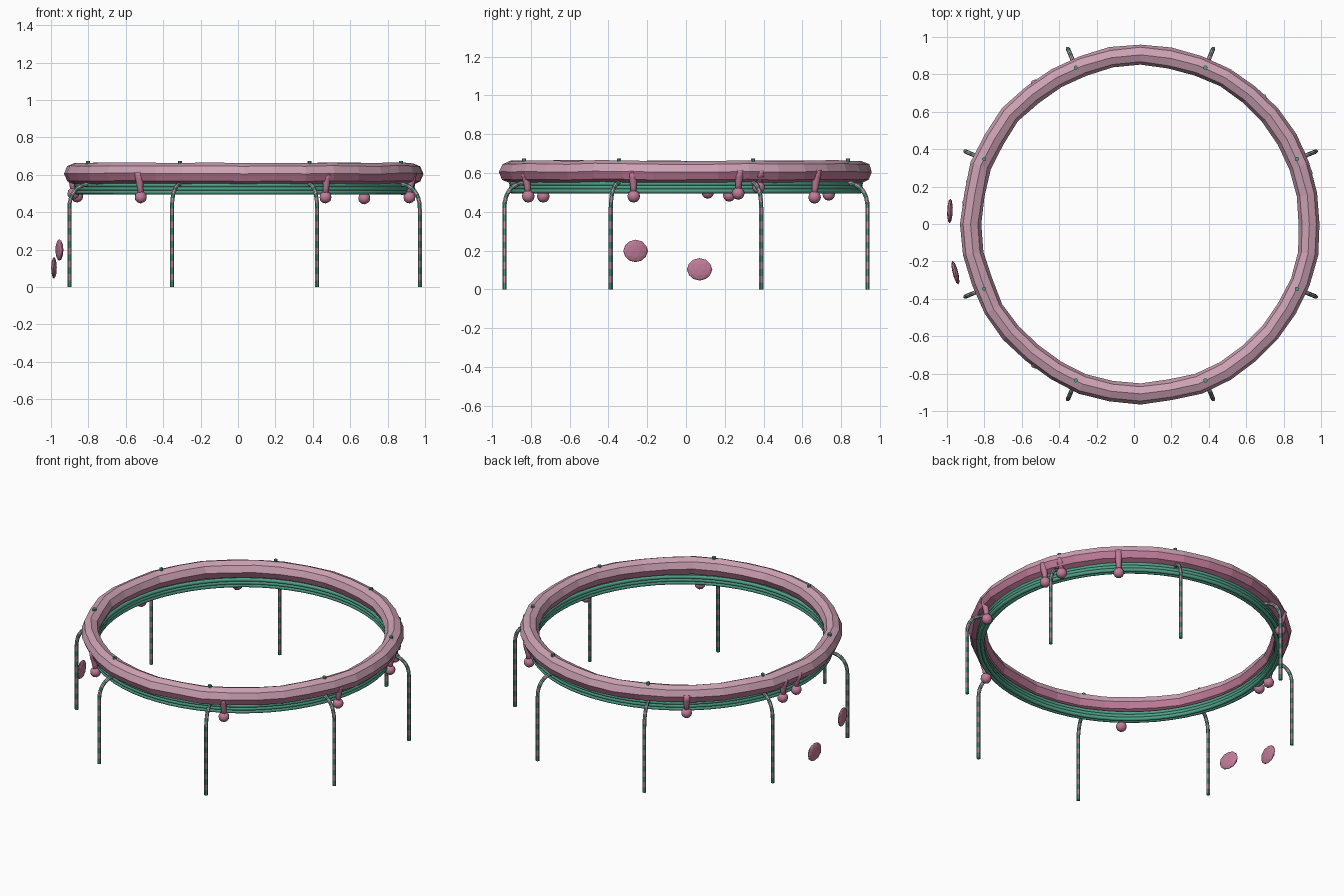
import bpy, bmesh, math, random
from mathutils import Vector, Matrix

random.seed(4)
if "Cube" in bpy.data.objects:
    bpy.data.objects.remove(bpy.data.objects["Cube"])

CX = 0.035          # centre of the hoop
HOOP_R = 0.905
HOOP_Z = 0.607


def material(name, rgb):
    m = bpy.data.materials.new(name)
    m.use_nodes = True
    m.diffuse_color = (*rgb, 1)
    bsdf = next(n for n in m.node_tree.nodes if n.type == 'BSDF_PRINCIPLED')
    bsdf.inputs["Base Color"].default_value = (*rgb, 1)
    return m


pale_pink = material("pale pink", (0.61, 0.36, 0.45))
deep_pink = material("deep pink", (0.53, 0.20, 0.32))
green = material("green", (0.08, 0.35, 0.24))


def finish(name, bm, mats, smooth=False):
    bmesh.ops.recalc_face_normals(bm, faces=bm.faces)
    mesh = bpy.data.meshes.new(name)
    bm.to_mesh(mesh)
    bm.free()
    for m in mats:
        mesh.materials.append(m)
    for p in mesh.polygons:
        p.use_smooth = smooth
    ob = bpy.data.objects.new(name, mesh)
    bpy.context.collection.objects.link(ob)
    return ob


def polar(angle, r, z):
    return Vector((CX + r * math.cos(angle), r * math.sin(angle), z))


def bridge(bm, a, b):
    n = len(a)
    return [bm.faces.new((a[i], a[(i + 1) % n], b[(i + 1) % n], b[i])) for i in range(n)]


def hoop(bm, radius, z, rw, rh, segs, sides, jitter=0.0):
    loops = []
    for s in range(segs):
        a = math.tau * s / segs
        dr, dz = (random.uniform(-jitter, jitter) for _ in range(2))
        loop = []
        for k in range(sides):
            t = math.tau * k / sides
            wobble = random.uniform(-jitter, jitter) * 0.6
            loop.append(bm.verts.new(polar(a, radius + dr + (rw + wobble) * math.cos(t),
                                           z + dz * 0.5 + (rh + wobble * 0.5) * math.sin(t))))
        loops.append(loop)
    for s in range(segs):
        bridge(bm, loops[s], loops[(s + 1) % segs])


# Thick uneven hoop, pale above and deep pink underneath
bm = bmesh.new()
hoop(bm, HOOP_R, HOOP_Z, 0.055, 0.057, 36, 8, 0.005)
bmesh.ops.recalc_face_normals(bm, faces=bm.faces)
for f in bm.faces:
    f.material_index = 0 if f.normal.z > 0 else 1
finish("hoop", bm, [pale_pink, deep_pink])

# Bundle of thin green rings under the hoop
bm = bmesh.new()
for z in (0.507, 0.526, 0.545):
    for r in (0.878, 0.901):
        hoop(bm, r, z, 0.012, 0.012, 64, 8)
finish("green_rings", bm, [green], True)


# Striped legs: upright, bent inward, then up through the hoop
def bezier(p, t):
    q = [Vector(v) for v in p]
    while len(q) > 1:
        q = [a.lerp(b, t) for a, b in zip(q, q[1:])]
    return q[0]


FOOT_R = 1.014
STRIPE = 0.035
BEND = [(FOOT_R, 0.42), (FOOT_R, 0.5), (0.97, 0.545), (0.905, 0.55)]


def leg_path():
    pts = [Vector((FOOT_R, i * STRIPE)) for i in range(12)]
    pts += [bezier(BEND, i / 8) for i in range(9)]
    return pts


def tube(bm, angle, pts, radius, sides=8):
    side = Vector((-math.sin(angle), math.cos(angle), 0))
    loops = []
    for i, p in enumerate(pts):
        d = (pts[min(i + 1, len(pts) - 1)] - pts[max(i - 1, 0)]).normalized()
        across = polar(angle, -d.y, d.x) - polar(angle, 0, 0)
        centre = polar(angle, p.x, p.y)
        loops.append([bm.verts.new(centre + radius * (math.cos(math.tau * k / sides) * side
                                                      + math.sin(math.tau * k / sides) * across))
                      for k in range(sides)])
    for i in range(len(loops) - 1):
        for f in bridge(bm, loops[i], loops[i + 1]):
            f.material_index = i % 2
    bm.faces.new(loops[0])
    bm.faces.new(loops[-1])


for n in range(8):
    angle = math.tau * (n + 0.5) / 8
    bm = bmesh.new()
    tube(bm, angle, leg_path(), 0.0115)
    tube(bm, angle, [Vector((HOOP_R, 0.545)), Vector((HOOP_R, 0.674))], 0.0115)
    finish(f"striped_leg_{n + 1}", bm, [green, pale_pink])

# Drips: a tapered neck on the outer side ending in a ball (angle, ball height)
DRIPS = [(-127, 0.48), (-62, 0.48), (-17, 0.48), (17, 0.495), (24, 0.525),
         (46, 0.475), (127, 0.49), (166, 0.485), (173, 0.5)]
for n, (deg, z) in enumerate(DRIPS):
    bm = bmesh.new()
    a = math.radians(deg)
    ball = polar(a, 0.922, z)
    bmesh.ops.create_icosphere(bm, subdivisions=2, radius=0.033, matrix=Matrix.Translation(ball))
    loops = []
    for height, r, w in ((z + 0.01, 0.922, 0.016), (z + 0.05, 0.927, 0.016),
                         (0.58, 0.935, 0.022), (0.615, 0.935, 0.026)):
        c = polar(a, r, height)
        loops.append([bm.verts.new(c + Vector((w * math.cos(math.tau * k / 8),
                                               w * math.sin(math.tau * k / 8), 0)))
                      for k in range(8)])
    for lo, hi in zip(loops, loops[1:]):
        bridge(bm, lo, hi)
    bm.faces.new(loops[0])
    bm.faces.new(loops[-1])
    finish(f"drip_{n + 1}", bm, [deep_pink], True)

# Two loose flattened drops beside the hoop
for n, (pos, turn) in enumerate([((-0.984, 0.07, 0.103), -2), ((-0.955, -0.26, 0.198), 14)]):
    bm = bmesh.new()
    m = (Matrix.Translation(pos) @ Matrix.Rotation(math.radians(turn), 4, 'Z')
         @ Matrix.Diagonal((0.015, 0.066, 0.058, 1)))
    bmesh.ops.create_icosphere(bm, subdivisions=2, radius=1, matrix=m)
    finish(f"loose_drop_{n + 1}", bm, [deep_pink])
